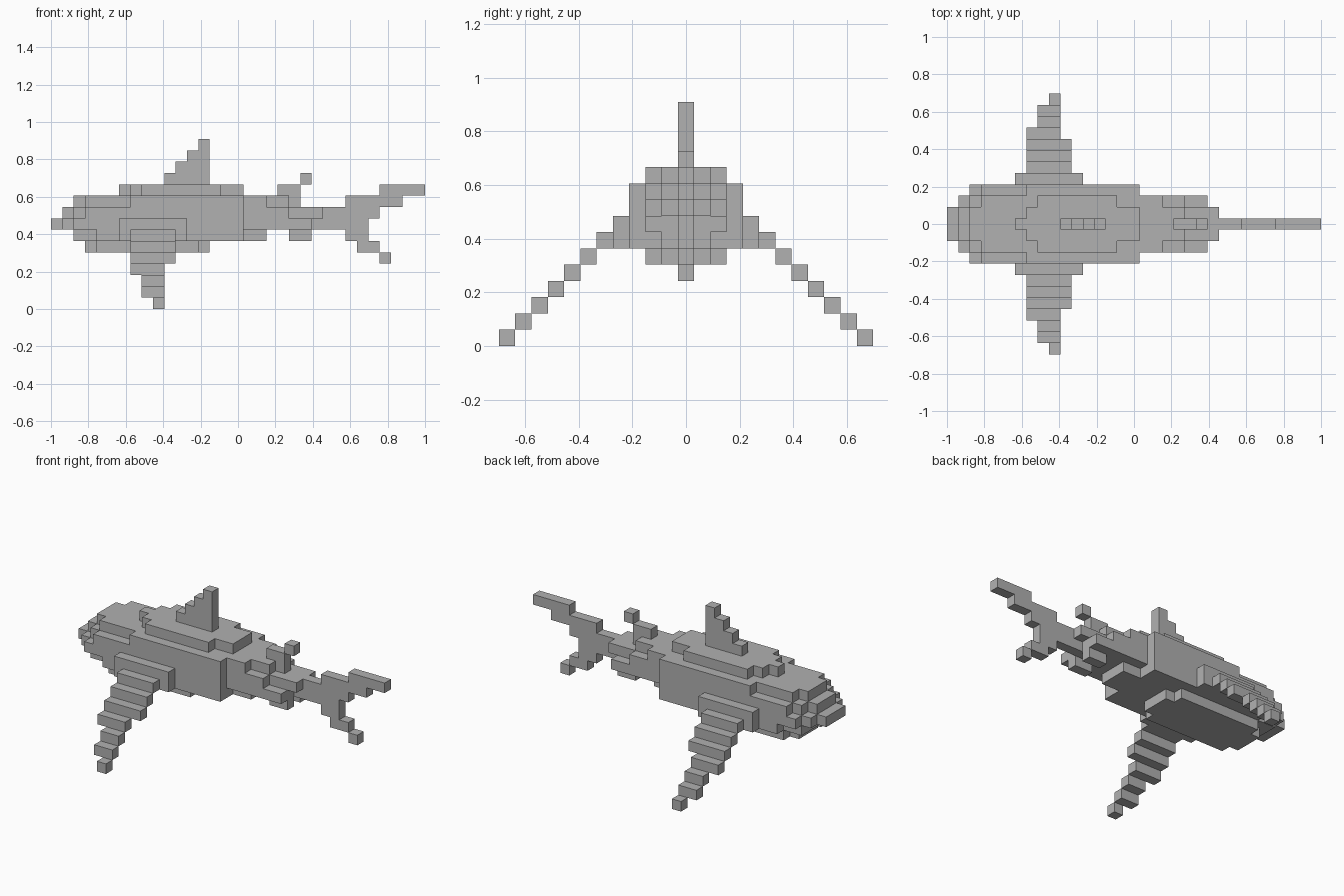
import bpy, bmesh
from mathutils import Vector

cube = bpy.data.objects.get("Cube")
if cube:
    bpy.data.objects.remove(cube, do_unlink=True)

LENGTH = 33            # blocks from snout to tail tip
S = 2 / LENGTH         # block size

grey = bpy.data.materials.new("plain_grey")
grey.use_nodes = True
tone = (0.44, 0.44, 0.44, 1)
grey.diffuse_color = tone
grey.node_tree.nodes["Principled BSDF"].inputs["Base Color"].default_value = tone


def slab(x0, x1, half, z0, z1=None):
    """Blocks of a centred slab reaching 'half' blocks to each side."""
    return {(x, y, z) for x in range(x0, x1) for y in range(-half, half + 1)
            for z in range(z0, z1 or z0 + 1)}


def layer(z, *runs):
    """One horizontal layer; each run is (start, end, half width)."""
    return set().union(*(slab(a, b, h, z) for a, b, h in runs))


def strip(x0, x1, y, z0, z1):
    return {(x, y, z) for x in range(x0, x1) for z in range(z0, z1)}


parts = {}

# Head and trunk, from belly to back
parts["trunk"] = (
    layer(5, (3, 4, 1), (4, 13, 2), (13, 14, 1))
    | layer(6, (2, 4, 2), (4, 17, 3))
    | layer(7, (0, 1, 1), (1, 2, 2), (2, 17, 3))
    | layer(8, (1, 2, 1), (2, 3, 2), (3, 17, 3))
    | layer(9, (2, 3, 1), (3, 7, 2), (7, 17, 3))
    | layer(10, (6, 7, 0), (7, 8, 1), (8, 15, 2), (15, 17, 1)))

# Tapering rear body
parts["rear_body"] = (
    layer(6, (17, 19, 1))
    | layer(7, (17, 23, 2), (23, 26, 0))
    | layer(8, (17, 21, 2), (21, 24, 1), (24, 26, 0))
    | layer(9, (17, 19, 2), (19, 21, 1), (21, 22, 0)))

# Upright fins on the centre line
parts["dorsal_fin"] = set().union(*(slab(10 + n, 14, 0, 11 + n) for n in range(4)))
parts["small_back_fin"] = slab(20, 22, 0, 10) | slab(22, 23, 0, 11)
parts["tail_fin"] = (
    slab(29, 33, 0, 10) | slab(26, 31, 0, 9) | slab(26, 29, 0, 8)
    | slab(26, 28, 0, 6, 8) | slab(27, 29, 0, 5) | slab(29, 30, 0, 4))

# Paired fins, stepping down and outward
spans = [(7, 11)] * 3 + [(7, 10)] + [(8, 10)] * 2 + [(9, 10)]
for name, side in (("left_side", -1), ("right_side", 1)):
    fin = strip(6, 12, side * 4, 6, 8)
    for n, (a, b) in enumerate(spans):
        fin |= strip(a, b, side * (5 + n), 6 - n, 7 - n)
    parts["pectoral_fin_" + name] = fin
    parts["pelvic_fin_" + name] = strip(21, 23, side, 6, 7)

solid = set().union(*parts.values())


def build(name, cells):
    """Skin the blocks, leaving out faces hidden against other blocks."""
    bm = bmesh.new()
    verts = {}

    def vert(p):
        key = tuple(round(2 * c) for c in p)
        if key not in verts:
            verts[key] = bm.verts.new(((p.x - LENGTH / 2) * S, p.y * S, p.z * S))
        return verts[key]

    for cell in cells:
        centre = Vector((cell[0] + 0.5, cell[1], cell[2] + 0.5))
        for axis in range(3):
            for sign in (-1, 1):
                n = Vector((0, 0, 0))
                n[axis] = sign
                if tuple(c + int(d) for c, d in zip(cell, n)) in solid:
                    continue
                u = Vector((0, 0, 0))
                u[(axis + 1) % 3] = 1
                v = n.cross(u)
                corners = [(-1, -1), (1, -1), (1, 1), (-1, 1)]
                bm.faces.new([vert(centre + (n + a * u + b * v) / 2) for a, b in corners])
    # Merge the block faces into large flat ones
    bmesh.ops.dissolve_limit(bm, angle_limit=0.01, verts=bm.verts[:], edges=bm.edges[:])
    mesh = bpy.data.meshes.new(name)
    bm.to_mesh(mesh)
    bm.free()
    mesh.materials.append(grey)
    bpy.context.collection.objects.link(bpy.data.objects.new(name, mesh))


for part_name, part_cells in parts.items():
    build(part_name, part_cells)
